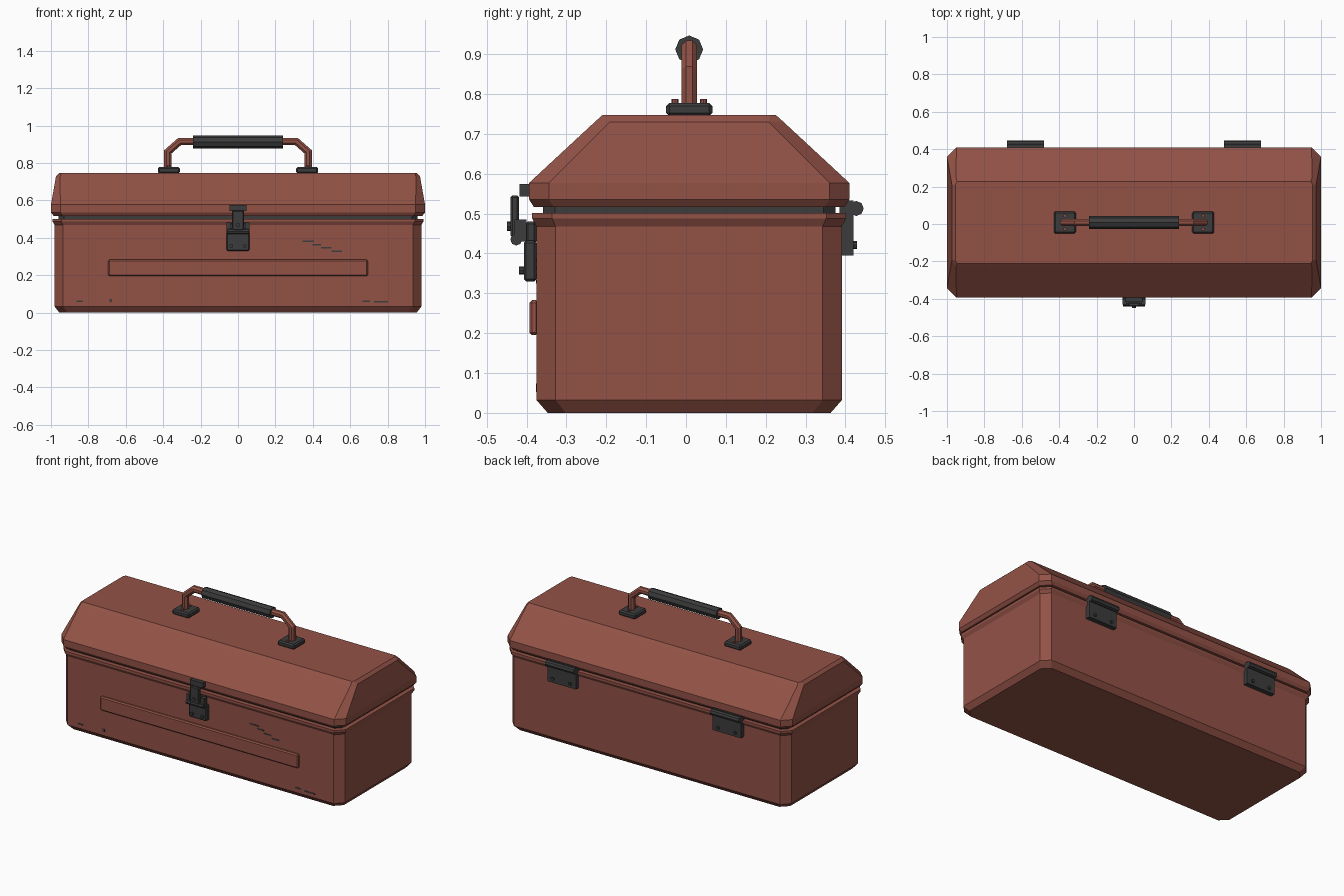
import bpy, bmesh, math
from mathutils import Vector, Matrix

if "Cube" in bpy.data.objects:
    bpy.data.objects.remove(bpy.data.objects["Cube"])

YC = 0.008  # depth centre of the box


def material(name, rgb):
    m = bpy.data.materials.new(name)
    m.use_nodes = True
    m.diffuse_color = (*rgb, 1)
    m.node_tree.nodes["Principled BSDF"].inputs["Base Color"].default_value = (*rgb, 1)
    return m


RED = material("faded red paint", (0.29, 0.085, 0.062))
DARK = material("dark metal", (0.045, 0.045, 0.045))


def finish(name, bm, mat):
    bmesh.ops.recalc_face_normals(bm, faces=bm.faces[:])
    mesh = bpy.data.meshes.new(name)
    bm.to_mesh(mesh)
    bm.free()
    mesh.materials.append(mat)
    ob = bpy.data.objects.new(name, mesh)
    bpy.context.collection.objects.link(ob)
    return ob


def skin(name, rings, mat):
    """Join equal rings of points into a capped solid."""
    bm = bmesh.new()
    loops = [[bm.verts.new(p) for p in ring] for ring in rings]
    n = len(loops[0])
    for a, b in zip(loops, loops[1:]):
        for i in range(n):
            j = (i + 1) % n
            bm.faces.new((a[i], a[j], b[j], b[i]))
    bm.faces.new(loops[0])
    bm.faces.new(loops[-1])
    return finish(name, bm, mat)


def octagon(z, hx, hy, cx, cy):
    """Rectangle with cut corners at height z."""
    quarter = [(hx, hy - cy), (hx - cx, hy)]
    pts = quarter + [(-x, y) for x, y in quarter[::-1]]
    pts += [(-x, -y) for x, y in pts]
    return [(x, y + YC, z) for x, y in pts]


def box(name, x, y, z, mat, bevel=0.0):
    """Box from three (low, high) ranges."""
    bm = bmesh.new()
    bmesh.ops.create_cube(bm, size=1)
    for v in bm.verts:
        v.co = [(r[0] + r[1]) / 2 + c * (r[1] - r[0]) for r, c in zip((x, y, z), v.co)]
    if bevel:
        bmesh.ops.bevel(bm, geom=bm.edges[:], offset=bevel, segments=1, affect='EDGES')
    return finish(name, bm, mat)


def rod(name, centre, axis, radius, length, mat, sides=8):
    bm = bmesh.new()
    turn = Vector((0, 0, 1)).rotation_difference(Vector(axis)).to_matrix().to_4x4()
    bmesh.ops.create_cone(bm, cap_ends=True, segments=sides, radius1=radius, radius2=radius,
                          depth=length, matrix=Matrix.Translation(centre) @ turn)
    return finish(name, bm, mat)


# Box body with flared rim, dark seal and sloped lid
skin("body", [octagon(*r) for r in (
    (0, 0.955, 0.355, 0.045, 0.045), (0.032, 0.98, 0.383, 0.045, 0.048),
    (0.468, 0.98, 0.383, 0.045, 0.048), (0.488, 0.992, 0.394, 0.047, 0.05),
    (0.502, 0.992, 0.394, 0.047, 0.05))], RED)
skin("seal", [octagon(z, 0.96, 0.367, 0.03, 0.03) for z in (0.5, 0.52)], DARK)
skin("lid", [octagon(*r) for r in (
    (0.517, 0.985, 0.39, 0.047, 0.05), (0.536, 1.0, 0.402, 0.05, 0.05),
    (0.577, 1.0, 0.402, 0.05, 0.05), (0.73, 0.973, 0.237, 0.022, 0.038),
    (0.747, 0.955, 0.218, 0.01, 0.015))], RED)

# Raised front panel
box("front_panel", (-0.695, 0.695), (-0.393, -0.37), (0.195, 0.283), RED, 0.007)

# Handle tube swept along a bent path
half = [(0.375, 0.765), (0.375, 0.86), (0.312, 0.915), (0.2, 0.915)]
path = half + [(-x, z) for x, z in half[::-1]]
rings = []
for i, (x, z) in enumerate(path):
    here = Vector((x, z))
    d_in = (here - Vector(path[i - 1])).normalized() if i else None
    d_out = (Vector(path[i + 1]) - here).normalized() if i < len(path) - 1 else None
    d_in, d_out = d_in or d_out, d_out or d_in
    t = (d_in + d_out).normalized()
    side = Vector((-t.y, t.x)) / t.dot(d_in)
    ring = []
    for k in range(8):
        a = math.tau * (k + 0.5) / 8
        p = here + side * 0.021 * math.cos(a)
        ring.append((p.x, YC + 0.021 * math.sin(a), p.y))
    rings.append(ring)
skin("handle", rings, RED)
rod("handle_grip", (0, YC, 0.912), (1, 0, 0), 0.035, 0.48, DARK)

# Parts on both sides: handle mounts and hinges
for s, label in ((1, "left"), (-1, "right")):
    x = 0.37 * s
    box(f"handle_mount_{label}", (x - 0.059, x + 0.059), (YC - 0.058, YC + 0.058),
        (0.745, 0.778), DARK, 0.008)
    for d in (-0.036, 0.036):
        rod(f"mount_screw_{label}", (x, YC + d, 0.78), (0, 0, 1), 0.009, 0.016, RED)
    x = 0.58 * s
    box(f"hinge_plate_{label}", (x - 0.1, x + 0.1), (0.385, 0.42), (0.395, 0.533), DARK)
    rod(f"hinge_pin_{label}", (x, 0.427, 0.513), (1, 0, 0), 0.019, 0.2, DARK)
    for d in (-0.06, 0.06):
        rod(f"hinge_screw_{label}", (x + d, 0.422, 0.421), (0, 1, 0), 0.01, 0.014, DARK)

# Front latch
box("latch_plate", (-0.062, 0.062), (-0.407, -0.375), (0.33, 0.432), DARK, 0.006)
box("latch_plate_top", (-0.05, 0.05), (-0.403, -0.375), (0.425, 0.48), DARK, 0.006)
box("latch_catch", (-0.046, 0.046), (-0.418, -0.385), (0.543, 0.575), DARK)
box("latch_hasp", (-0.032, 0.032), (-0.44, -0.419), (0.44, 0.546), DARK, 0.005)
rod("latch_bar", (0, -0.426, 0.435), (1, 0, 0), 0.015, 0.12, DARK)
rod("latch_knob", (0, -0.44, 0.468), (0, 1, 0), 0.012, 0.018, DARK)
for s in (-1, 1):
    box("latch_ear", (s * 0.05 - 0.012, s * 0.05 + 0.012), (-0.43, -0.4), (0.43, 0.485), DARK)
    rod("latch_screw", (s * 0.036, -0.41, 0.357), (0, 1, 0), 0.01, 0.018, DARK)

# Thin worn marks on the front
marks = [(0.375, 0.382, 0.06), (0.422, 0.364, 0.045), (0.472, 0.346, 0.055), (0.528, 0.329, 0.055),
         (-0.845, 0.06, 0.035), (-0.68, 0.065, 0.015), (0.685, 0.062, 0.04), (0.765, 0.057, 0.075)]
for x, z, w in marks:
    h = 0.009 if w < 0.02 else 0.004
    box("worn_mark", (x - w / 2, x + w / 2), (-0.377, -0.374), (z - h, z + h), DARK)
